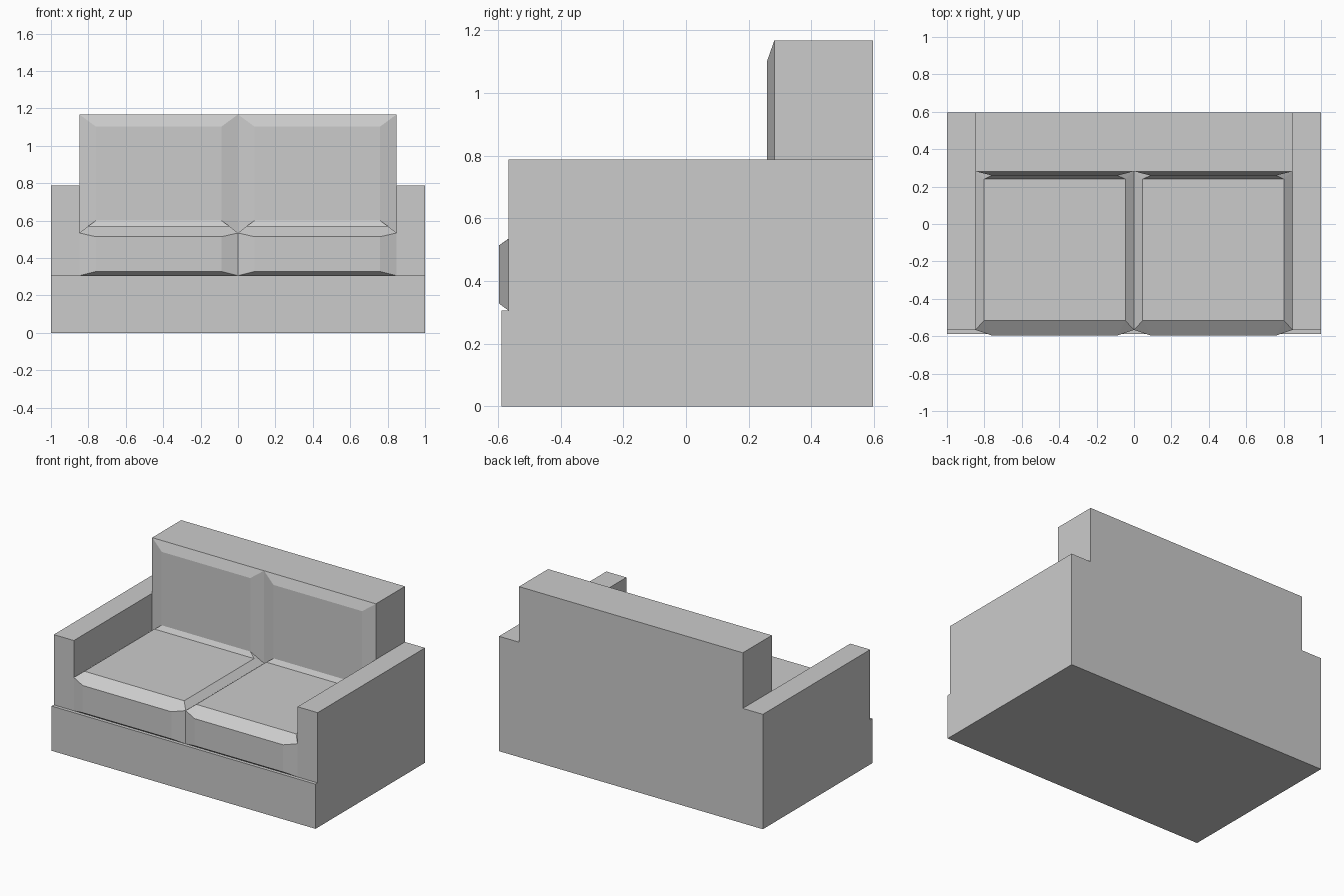
import bpy, bmesh

if "Cube" in bpy.data.objects:
    bpy.data.objects.remove(bpy.data.objects["Cube"])

XS = [-1.0, -0.848, 0.848, 1.0]
YS = [-0.589, -0.566, 0.282, 0.596]
ZS = [0.0, 0.306, 0.787, 1.168]


def finish(bm, name):
    me = bpy.data.meshes.new(name)
    bm.to_mesh(me)
    bm.free()
    ob = bpy.data.objects.new(name, me)
    bpy.context.collection.objects.link(ob)
    return ob


# Frame: base, arms and back as one seamless blocky shell
def solid(c):
    i, j, k = c
    if min(c) < 0 or max(c) > 2:
        return False
    base = k == 0
    arm = i != 1 and j > 0 and k == 1
    back = i == 1 and j == 2
    return base or arm or back


bm = bmesh.new()
grid = (XS, YS, ZS)
for n in range(27):
    cell = (n // 9, n // 3 % 3, n % 3)
    if not solid(cell):
        continue
    for ax in range(3):
        for side in (0, 1):
            nb = list(cell)
            nb[ax] += 2 * side - 1
            if solid(nb):
                continue
            corners = []
            for u, v in ((0, 0), (1, 0), (1, 1), (0, 1)):
                p = list(cell)
                p[ax] += side
                p[(ax + 1) % 3] += u
                p[(ax + 2) % 3] += v
                corners.append(bm.verts.new([grid[a][p[a]] for a in range(3)]))
            bm.faces.new(corners if side else corners[::-1])
bmesh.ops.remove_doubles(bm, verts=bm.verts, dist=1e-4)
bmesh.ops.dissolve_limit(bm, angle_limit=0.01, verts=bm.verts, edges=bm.edges)
finish(bm, "sofa_frame")


# Cushions: outline follows seat front, seat top and backrest; padded panels stand proud
def cushion(name, x0, x1):
    bm = bmesh.new()

    def pair(a, b, y, z):
        return bm.verts.new((a, y, z)), bm.verts.new((b, y, z))

    outline = [pair(x0, x1, y, z) for y, z in
               ((-0.566, 0.306), (-0.566, 0.534), (0.282, 0.534), (0.282, 1.168))]
    panels = []
    for inset, low, high in ((0.088, (-0.596, 0.328), (-0.596, 0.514)),
                             (0.046, (-0.517, 0.570), (0.240, 0.570)),
                             (0.088, (0.259, 0.600), (0.259, 1.103))):
        panels.append((pair(x0 + inset, x1 - inset, *low),
                       pair(x0 + inset, x1 - inset, *high)))

    def strip(a, b):
        bm.faces.new((a[0], a[1], b[1], b[0]))

    strip(outline[0], panels[0][0])
    for k, (low, high) in enumerate(panels):
        strip(low, high)
        for s in (0, 1):
            q = [outline[k][s], low[s], high[s], outline[k + 1][s]]
            bm.faces.new(q[::-1] if s else q)
        if k < 2:
            nxt = panels[k + 1][0]
            strip(high, nxt)
            for s in (0, 1):
                t = [outline[k + 1][s], high[s], nxt[s]]
                bm.faces.new(t[::-1] if s else t)
    strip(panels[2][1], outline[3])
    finish(bm, name)


cushion("left_cushion", XS[1], 0.0)
cushion("right_cushion", 0.0, XS[2])
